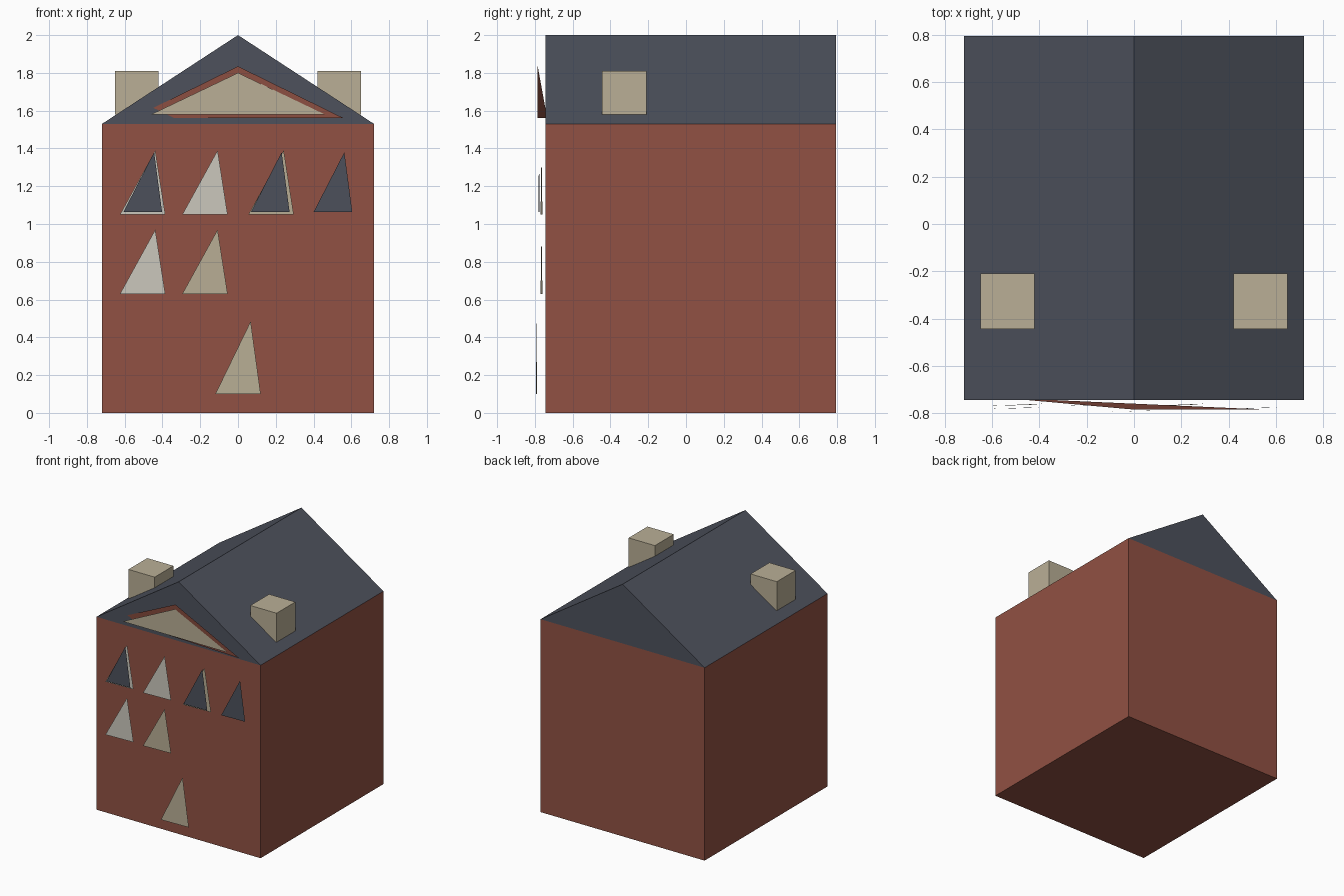
import bpy

if "Cube" in bpy.data.objects:
    bpy.data.objects.remove(bpy.data.objects["Cube"])


def material(name, hex_code):
    def lin(c):
        return c / 12.92 if c <= 0.04045 else ((c + 0.055) / 1.055) ** 2.4
    m = bpy.data.materials.new(name)
    rgb = [lin(int(hex_code[i:i + 2], 16) / 255) for i in (0, 2, 4)]
    m.diffuse_color = (*rgb, 1)
    m.use_nodes = True
    m.node_tree.nodes["Principled BSDF"].inputs["Base Color"].default_value = m.diffuse_color
    return m


BRICK = material("brick red", "915143")
SLATE = material("slate grey", "4D515C")
STONE = material("tan stone", "BAAF96")
PALE = material("pale trim", "CDC9BE")

W, FRONT, BACK, EAVE, RIDGE = 0.72, -0.745, 0.795, 1.53, 2.0


def mesh_object(name, verts, faces, mat):
    me = bpy.data.meshes.new(name)
    me.from_pydata(verts, [], faces)
    me.materials.append(mat)
    ob = bpy.data.objects.new(name, me)
    bpy.context.collection.objects.link(ob)
    return ob


def prism(name, profile, y0, y1, mat):
    """Extrude an x-z profile (counter-clockwise from the front) along y."""
    n = len(profile)
    verts = [(x, y, z) for y in (y0, y1) for x, z in profile]
    faces = [tuple(range(n)), tuple(reversed(range(n, 2 * n)))]
    faces += [(i, i + n, (i + 1) % n + n, (i + 1) % n) for i in range(n)]
    return mesh_object(name, verts, faces, mat)


def box(name, x0, x1, y0, y1, z0, z1, mat):
    return prism(name, [(x0, z0), (x1, z0), (x1, z1), (x0, z1)], y0, y1, mat)


def triangle(name, left, right, tip, z0, z1, ys, mat):
    """Thin triangular panel; ys are the depths of left, right and tip."""
    pts = [(left, ys[0], z0), (right, ys[1], z0), (tip, ys[2], z1)]
    return mesh_object(name, pts, [(0, 1, 2)], mat)


# Walls and gabled roof
box("walls", -W, W, FRONT, BACK, 0, EAVE, BRICK)
prism("roof", [(-W, EAVE), (W, EAVE), (0, RIDGE)], FRONT, BACK, SLATE)

# Pair of chimneys
for side, x in (("left", -0.535), ("right", 0.535)):
    box(side + "_chimney", x - 0.115, x + 0.115, -0.445, -0.21, 1.58, 1.81, STONE)

# Gable ornament: tilted brick panel behind a stone panel
triangle("gable_back_panel", -0.56, 0.56, 0, 1.56, 1.835, (-0.735, -0.785, -0.785), BRICK)
triangle("gable_front_panel", -0.46, 0.46, 0, 1.58, 1.80, (-0.79, -0.79, -0.79), STONE)

# Window frames: left edge, base height, material
frames = [(-0.625, 1.05, PALE), (-0.295, 1.05, PALE), (0.055, 1.05, STONE),
          (-0.625, 0.63, PALE), (-0.295, 0.63, STONE)]
for i, (x, z, mat) in enumerate(frames):
    triangle(f"window_frame_{i + 1}", x, x + 0.24, x + 0.187, z, z + 0.34,
             (-0.77, -0.76, -0.765), mat)

# Dark window panes
for i, x in enumerate((-0.607, 0.068, 0.40)):
    triangle(f"window_pane_{i + 1}", x, x + 0.205, x + 0.163, 1.063, 1.38,
             (-0.782, -0.775, -0.778), SLATE)

# Door
triangle("door", -0.12, 0.12, 0.067, 0.10, 0.485, (-0.795, -0.788, -0.79), STONE)
